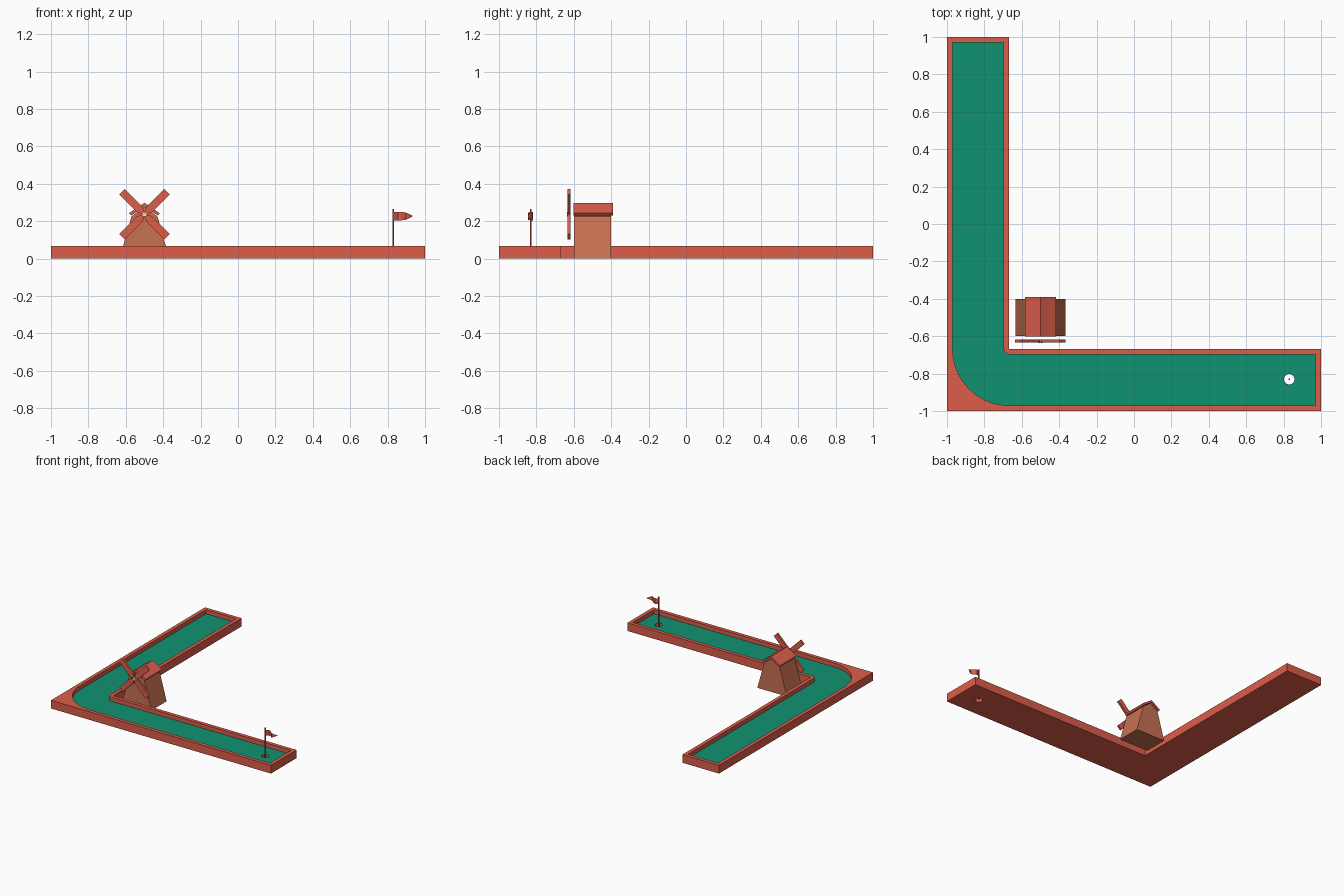
import bpy, bmesh, math
from math import sin, cos, pi

if "Cube" in bpy.data.objects:
    bpy.data.objects.remove(bpy.data.objects["Cube"])


def material(name, rgb):
    m = bpy.data.materials.new(name)
    m.diffuse_color = (*rgb, 1)
    m.use_nodes = True
    m.node_tree.nodes["Principled BSDF"].inputs["Base Color"].default_value = m.diffuse_color
    return m


RED = material("red", (0.72, 0.11, 0.07))
GREEN = material("green", (0.005, 0.29, 0.16))
BROWN = material("brown", (0.57, 0.165, 0.085))
CREAM = material("cream", (0.85, 0.75, 0.65))


def finish(name, bm, *mats):
    bmesh.ops.remove_doubles(bm, verts=bm.verts[:], dist=1e-5)
    bmesh.ops.recalc_face_normals(bm, faces=bm.faces[:])
    me = bpy.data.meshes.new(name)
    bm.to_mesh(me)
    bm.free()
    for m in mats:
        me.materials.append(m)
    ob = bpy.data.objects.new(name, me)
    bpy.context.collection.objects.link(ob)
    return ob


def prism_y(name, pts, y0, y1, mat):
    """Extrude an x-z profile from y0 to y1."""
    bm = bmesh.new()
    a = [bm.verts.new((x, y0, z)) for x, z in pts]
    b = [bm.verts.new((x, y1, z)) for x, z in pts]
    bm.faces.new(a)
    bm.faces.new(b[::-1])
    for i in range(len(pts)):
        j = (i + 1) % len(pts)
        bm.faces.new((a[i], b[i], b[j], a[j]))
    return finish(name, bm, mat)


def arc(cx, cy, r, a0, a1, n):
    return [(cx + r * cos(a0 + (a1 - a0) * i / n),
             cy + r * sin(a0 + (a1 - a0) * i / n)) for i in range(n + 1)]


# Course: L-shaped tray with a rounded bend and an open cup hole
TOP, FLOOR, C = 0.067, 0.034, -0.667
HX = HY = -0.83
outer = [(-1, 1), (-1, -1), (1, -1), (1, C), (C, C), (C, 1)]
inner = ([(-0.97, 0.97)] + arc(C, C, 0.303, pi, 1.5 * pi, 16)
         + [(0.97, -0.97), (0.97, -0.697)]
         + arc(C, C, 0.03, 1.5 * pi, pi, 4) + [(-0.697, 0.97)])
cup = arc(-HX, HY, 0.028, 0, 2 * pi, 24)[:-1]

bm = bmesh.new()


def fill(loops, z, mat, up):
    edges = []
    for loop in loops:
        vs = [bm.verts.new((x, y, z)) for x, y in loop]
        edges += [bm.edges.new((vs[i - 1], vs[i])) for i in range(len(vs))]
    res = bmesh.ops.triangle_fill(bm, edges=edges, use_beauty=True, normal=(0, 0, up))
    for f in res["geom"]:
        if isinstance(f, bmesh.types.BMFace):
            f.material_index = mat


def wall(loop, z0, z1):
    for i in range(len(loop)):
        p, q = loop[i - 1], loop[i]
        bm.faces.new([bm.verts.new(v) for v in
                      ((*p, z0), (*q, z0), (*q, z1), (*p, z1))])


fill([outer, inner], TOP, 0, 1)
fill([inner, cup], FLOOR, 1, 1)
fill([outer, cup], 0, 0, -1)
wall(outer, 0, TOP)
wall(inner, FLOOR, TOP)
wall(cup, 0, FLOOR)
finish("course", bm, RED, GREEN)

# Windmill body and gable roof
MX = -0.5
body = [(-0.133, 0), (0.133, 0), (0.07, 0.225), (0, 0.278), (-0.07, 0.225)]
prism_y("windmill_body", [(MX + x, z) for x, z in body], -0.6, -0.402, BROWN)
roof = [(0, 0.298), (0.082, 0.243), (0.071, 0.23), (0, 0.28),
        (-0.071, 0.23), (-0.082, 0.243)]
prism_y("windmill_roof", [(MX + x, z) for x, z in roof], -0.602, -0.389, RED)

# Four sails set diagonally, narrowing towards the hub
HZ = 0.237
blade = [(0.008, -0.006), (0.035, -0.021), (0.17, -0.021),
         (0.17, 0.021), (0.035, 0.021), (0.008, 0.006)]
for k in range(4):
    a = pi / 4 + k * pi / 2
    prism_y(f"sail_{k + 1}",
            [(MX + r * cos(a) - w * sin(a), HZ + r * sin(a) + w * cos(a))
             for r, w in blade], -0.634, -0.618, RED)
prism_y("sail_hub", arc(MX, HZ, 0.011, 0, 2 * pi, 12)[:-1], -0.635, -0.617, CREAM)

# Flag pole standing in the cup
bm = bmesh.new()
bmesh.ops.create_cone(bm, cap_ends=True, segments=8, radius1=0.005,
                      radius2=0.005, depth=0.26)
bmesh.ops.translate(bm, verts=bm.verts[:], vec=(-HX, HY, 0.136))
finish("flag_pole", bm, RED)

# Waving pennant: along x, sideways offset, half height
bm = bmesh.new()
prev = None
for x, y, h in [(0.004, 0, 0.023), (0.025, 0.012, 0.023), (0.045, 0.004, 0.022),
                (0.065, -0.014, 0.02), (0.085, -0.008, 0.011), (0.104, 0.006, 0.002)]:
    cur = [bm.verts.new((-HX + x, HY + y, 0.227 + s * h)) for s in (-1, 1)]
    if prev:
        bm.faces.new((prev[0], cur[0], cur[1], prev[1]))
    prev = cur
finish("flag", bm, RED)
